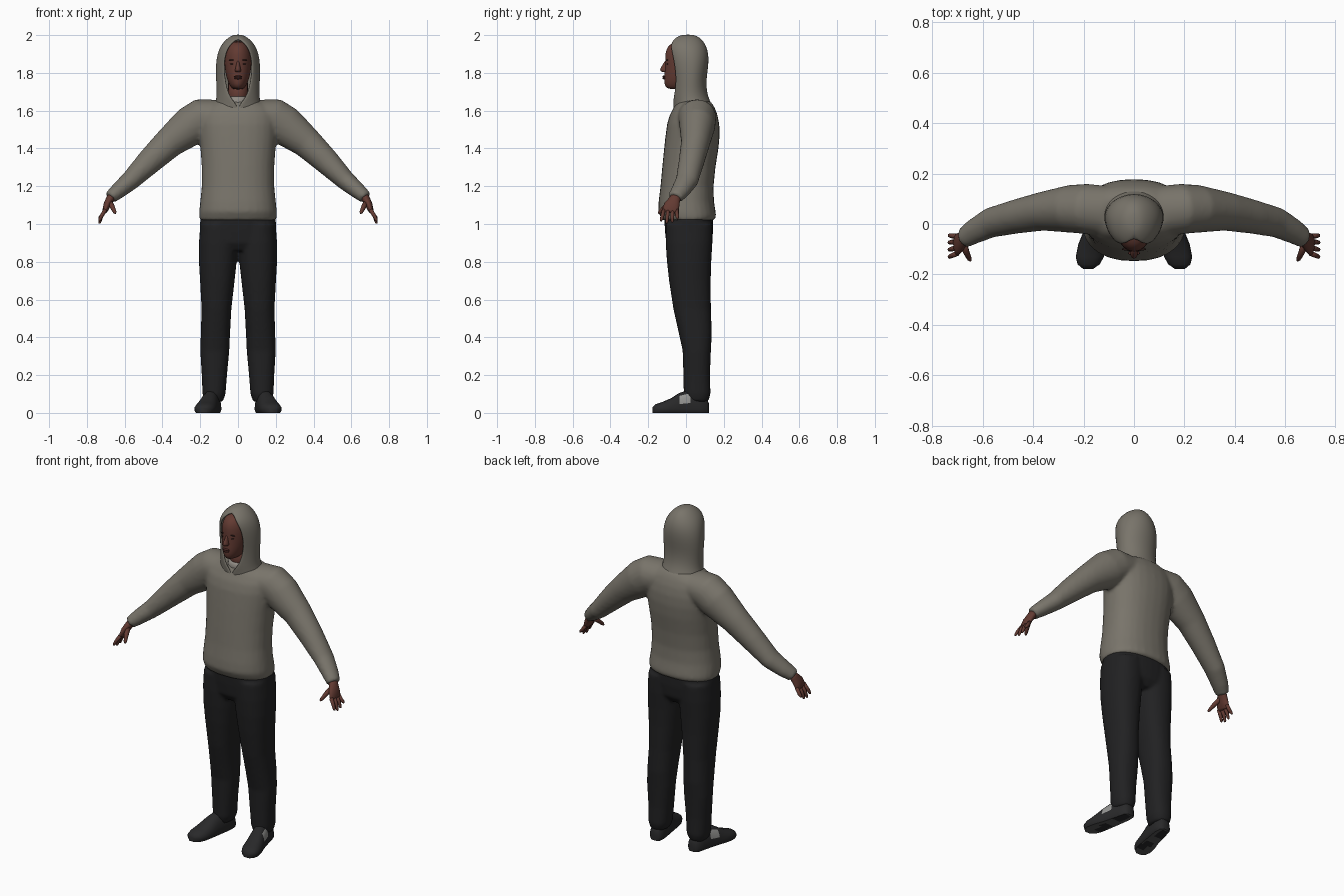
import bpy, bmesh, math
from mathutils import Vector

if "Cube" in bpy.data.objects:
    bpy.data.objects.remove(bpy.data.objects["Cube"])


def material(name, r, g, b):
    m = bpy.data.materials.new(name)
    m.diffuse_color = (r, g, b, 1)
    m.use_nodes = True
    m.node_tree.nodes["Principled BSDF"].inputs["Base Color"].default_value = m.diffuse_color
    return m


CLOTH = material("warm_grey_cloth", .19, .175, .145)
TROUSER = material("black_trouser", .015, .015, .016)
SHOE = material("charcoal_shoe", .022, .022, .023)
SOLE = material("grey_sole", .09, .09, .09)
PATCH = material("light_grey_patch", .3, .3, .29)
SKIN = material("brown_skin", .125, .043, .032)
LIP = material("dark_lip", .085, .026, .022)
DARK = material("dark_eye", .025, .012, .01)
SHIRT = material("pale_shirt", .28, .26, .23)


def ring(z, x0, x1, yf, yb, n=28, p=.88):
    """Horizontal rounded cross-section."""
    pts = []
    for i in range(n):
        a = math.tau * i / n
        c, s = math.cos(a), math.sin(a)
        u, v = math.copysign(abs(c) ** p, c), math.copysign(abs(s) ** p, s)
        pts.append(Vector(((x0 + x1) / 2 + (x1 - x0) / 2 * u,
                           (yf + yb) / 2 + (yb - yf) / 2 * v, z)))
    return pts


def tube(path, sx, n=16):
    """Rings across a bent path of (x, y, z, thickness radius, y radius)."""
    c = [Vector((sx * q[0], q[1], q[2])) for q in path]
    rings = []
    for i, q in enumerate(path):
        d = (c[min(i + 1, len(c) - 1)] - c[max(i - 1, 0)]).normalized()
        side = (Vector((0, 1, 0)) - d * d.y).normalized()
        up = d.cross(side)
        rings.append([c[i] + up * q[3] * math.cos(math.tau * k / n)
                      + side * q[4] * math.sin(math.tau * k / n) for k in range(n)])
    return rings


def finish(name, bm, mats):
    bmesh.ops.recalc_face_normals(bm, faces=bm.faces)
    me = bpy.data.meshes.new(name)
    bm.to_mesh(me)
    bm.free()
    for m in mats:
        me.materials.append(m)
    for f in me.polygons:
        f.use_smooth = True
    ob = bpy.data.objects.new(name, me)
    bpy.context.collection.objects.link(ob)
    return ob


def loft(name, parts, *mats):
    """Skin one or more lists of rings, with capped ends."""
    bm = bmesh.new()
    for rings in parts:
        vs = [[bm.verts.new(p) for p in r] for r in rings]
        n = len(vs[0])
        for a, b in zip(vs, vs[1:]):
            for i in range(n):
                j = (i + 1) % n
                bm.faces.new((a[i], a[j], b[j], b[i]))
        bm.faces.new(vs[0])
        bm.faces.new(vs[-1])
    return finish(name, bm, mats)


def blend(ob, voxel, passes):
    """Fuse overlapping parts into one soft surface."""
    r = ob.modifiers.new("fuse", 'REMESH')
    r.mode = 'VOXEL'
    r.voxel_size = voxel
    r.use_smooth_shade = True
    s = ob.modifiers.new("soften", 'SMOOTH')
    s.factor, s.iterations = .5, passes


def subdivide(ob, level=1):
    m = ob.modifiers.new("round", 'SUBSURF')
    m.levels = m.render_levels = level


def ellipsoid(name, loc, size, mat):
    bm = bmesh.new()
    bmesh.ops.create_uvsphere(bm, u_segments=14, v_segments=8, radius=1)
    for v in bm.verts:
        v.co = Vector(loc) + Vector([a * b for a, b in zip(v.co, size)])
    return finish(name, bm, [mat])


# Sweatshirt body and sleeves
body = [(1.02, .203, -.125, .15), (1.04, .206, -.135, .16), (1.065, .206, -.148, .157),
        (1.12, .2, -.145, .148), (1.2, .192, -.135, .146), (1.3, .192, -.126, .156),
        (1.4, .199, -.116, .172), (1.47, .206, -.108, .178), (1.53, .21, -.1, .176),
        (1.58, .205, -.085, .166), (1.62, .18, -.063, .15), (1.65, .12, -.05, .13)]
sleeve = [(.10, .05, 1.575, .085, .1), (.19, .06, 1.56, .106, .1), (.25, .06, 1.52, .106, .095),
          (.365, .05, 1.43, .082, .077), (.465, .03, 1.335, .069, .068),
          (.57, .005, 1.23, .052, .06), (.635, -.03, 1.175, .043, .05),
          (.665, -.05, 1.15, .037, .043), (.676, -.056, 1.138, .035, .04)]
shirt = loft("sweatshirt", [[ring(z, -x, x, f, b) for z, x, f, b in body],
                            tube(sleeve, 1, 24), tube(sleeve, -1, 24)], CLOTH)
blend(shirt, .011, 5)

# Hood: rows of (z, half width, front y, back y, half width of face opening)
rows = [(1.6, .135, -.066, .145, 0), (1.63, .124, -.068, .138, .006),
        (1.66, .116, -.07, .123, .034), (1.7, .113, -.062, .11, .056),
        (1.76, .116, -.055, .107, .071), (1.82, .118, -.06, .116, .078),
        (1.88, .114, -.07, .121, .075), (1.93, .1, -.082, .113, .06),
        (1.965, .076, -.08, .094, .033), (1.988, .05, -.055, .072, 0),
        (2.003, .022, -.02, .04, 0)]
N = 33
bm = bmesh.new()
vs = []
for z, rx, yf, yb, w in rows:
    t0, ym, row = math.asin(w / rx), (yf + yb) / 2, []
    for i in range(N):
        t = t0 + (math.tau - 2 * t0) * i / (N - 1)
        c = math.cos(t)
        y = ym - (ym - yf) * c / math.cos(t0) if c > 0 else ym - (yb - ym) * c
        row.append(bm.verts.new((rx * math.sin(t), y, z)))
    vs.append(row)
for a, b in zip(vs, vs[1:]):
    for i in range(N - 1):
        bm.faces.new((a[i], a[i + 1], b[i + 1], b[i]))
bm.faces.new(vs[-1][:N - 1])
bmesh.ops.remove_doubles(bm, verts=bm.verts, dist=1e-4)
hood = finish("hood", bm, [CLOTH])
m = hood.modifiers.new("cloth_thickness", 'SOLIDIFY')
m.thickness, m.offset = .012, -1
subdivide(hood)

# Trousers: pelvis and two legs
pelvis = [(.86, .12, -.08, .11), (.9, .19, -.105, .138), (.97, .203, -.112, .144),
          (1.04, .199, -.115, .142)]
leg = [(.06, .08, .178, 0, .118), (.1, .066, .188, -.012, .13), (.2, .058, .192, -.014, .127),
       (.33, .046, .2, -.018, .132), (.42, .042, .197, -.038, .137), (.55, .035, .193, -.067, .132),
       (.7, .018, .201, -.09, .131), (.8, .007, .207, -.101, .134), (.9, 0, .207, -.108, .14),
       (1.0, 0, .2, -.108, .14)]
parts = [[ring(z, -x, x, f, b) for z, x, f, b in pelvis]]
for s in (1, -1):
    parts.append([ring(z, s * a, s * b, f, k) for z, a, b, f, k in leg])
blend(loft("trousers", parts, TROUSER), .01, 4)

# Head, neck, shirt collar and facial features
head = [(1.712, .024, -.085, .02), (1.725, .04, -.113, .04), (1.76, .057, -.117, .06),
        (1.8, .067, -.114, .08), (1.85, .073, -.11, .088), (1.9, .072, -.112, .09),
        (1.94, .06, -.1, .08), (1.97, .035, -.06, .05)]
subdivide(loft("head", [[ring(z, -x, x, f, b, 24, 1) for z, x, f, b in head]], SKIN))
loft("neck", [[ring(z, -.052, .052, f, .075, 20, 1)
               for z, f in ((1.6, -.035), (1.68, -.035), (1.75, -.045))]], SKIN)
loft("shirt_collar", [[ring(z, -x, x, -y, .08, 24, 1)
                       for z, x, y in ((1.62, .068, .052), (1.665, .062, .047), (1.674, .054, .04))]],
     SHIRT)
nose = [(1.868, .007, -.112), (1.835, .011, -.129), (1.815, .018, -.143), (1.803, .016, -.128)]
subdivide(loft("nose", [[ring(z, -x, x, f, -.085, 12, 1) for z, x, f in nose]], SKIN))
ellipsoid("upper_lip", (0, -.116, 1.781), (.024, .008, .005), LIP)
ellipsoid("lower_lip", (0, -.116, 1.772), (.021, .009, .006), LIP)

for s, tag in ((1, "left"), (-1, "right")):
    ellipsoid(tag + "_eye", (s * .031, -.098, 1.847), (.012, .005, .004), DARK)
    ellipsoid(tag + "_brow", (s * .031, -.1, 1.868), (.018, .005, .003), DARK)

    # Hand: palm, four fingers and thumb
    palm = [(.664, -.049, 1.152, .024, .027), (.678, -.06, 1.13, .022, .03),
            (.694, -.075, 1.1, .019, .041), (.704, -.083, 1.07, .014, .044),
            (.708, -.084, 1.06, .008, .038)]
    hand = [tube(palm, s)]
    for o, tip in ((-.034, 1.015), (-.011, 1.003), (.012, 1.008), (.034, 1.026)):
        hand.append(tube([(.702, -.083 + o, 1.075, .011, .011),
                          (.722, -.086 + o * 1.15, 1.043, .01, .01),
                          (.732, -.088 + o * 1.25, tip + .008, .008, .008),
                          (.735, -.088 + o * 1.3, tip, .004, .004)], s, 8))
    hand.append(tube([(.68, -.07, 1.12, .015, .015), (.665, -.112, 1.09, .013, .013),
                      (.652, -.14, 1.062, .009, .009), (.649, -.146, 1.055, .004, .004)], s, 8))
    loft(tag + "_hand", hand, SKIN)

    # Shoe: sections of (y, centre x, half width, height) from heel to toe
    stations = [(.121, .126, .02, .05), (.11, .127, .036, .08), (.07, .131, .043, .11),
                (.025, .14, .046, .125), (-.035, .153, .05, .106), (-.08, .165, .056, .077),
                (-.13, .175, .056, .056), (-.16, .18, .044, .046), (-.178, .182, .02, .03)]
    rings = []
    for y, xc, hw, h in stations:
        pts = []
        for k in range(20):
            a = math.tau * k / 20
            c, q = math.cos(a), math.sin(a)
            z = .02 + (h - .02) * q if q > 0 else max(0, .02 + .035 * q)
            width = hw * (math.copysign(abs(c) ** .8, c))
            pts.append(Vector((s * (xc + width), y, z)))
        rings.append(pts)
    shoe = loft(tag + "_shoe", [rings], SHOE, SOLE, PATCH)
    for f in shoe.data.polygons:
        c, nrm = f.center, f.normal
        if nrm.z < -.8:      # underside with dark heel and ball pads
            pad = abs(c.x * s - .15) < .03 and (.03 < c.y < .1 or -.13 < c.y < -.05)
            f.material_index = 0 if pad else 1
        elif -.035 < c.y < .025 and .06 < c.z < .1 and nrm.x * s > .2:
            f.material_index = 2   # outer side panel
    bpy.ops.object.select_all(action='DESELECT')
    shoe.select_set(True)
    bpy.context.view_layer.objects.active = shoe
    bpy.ops.object.shade_smooth_by_angle(angle=math.radians(50))
